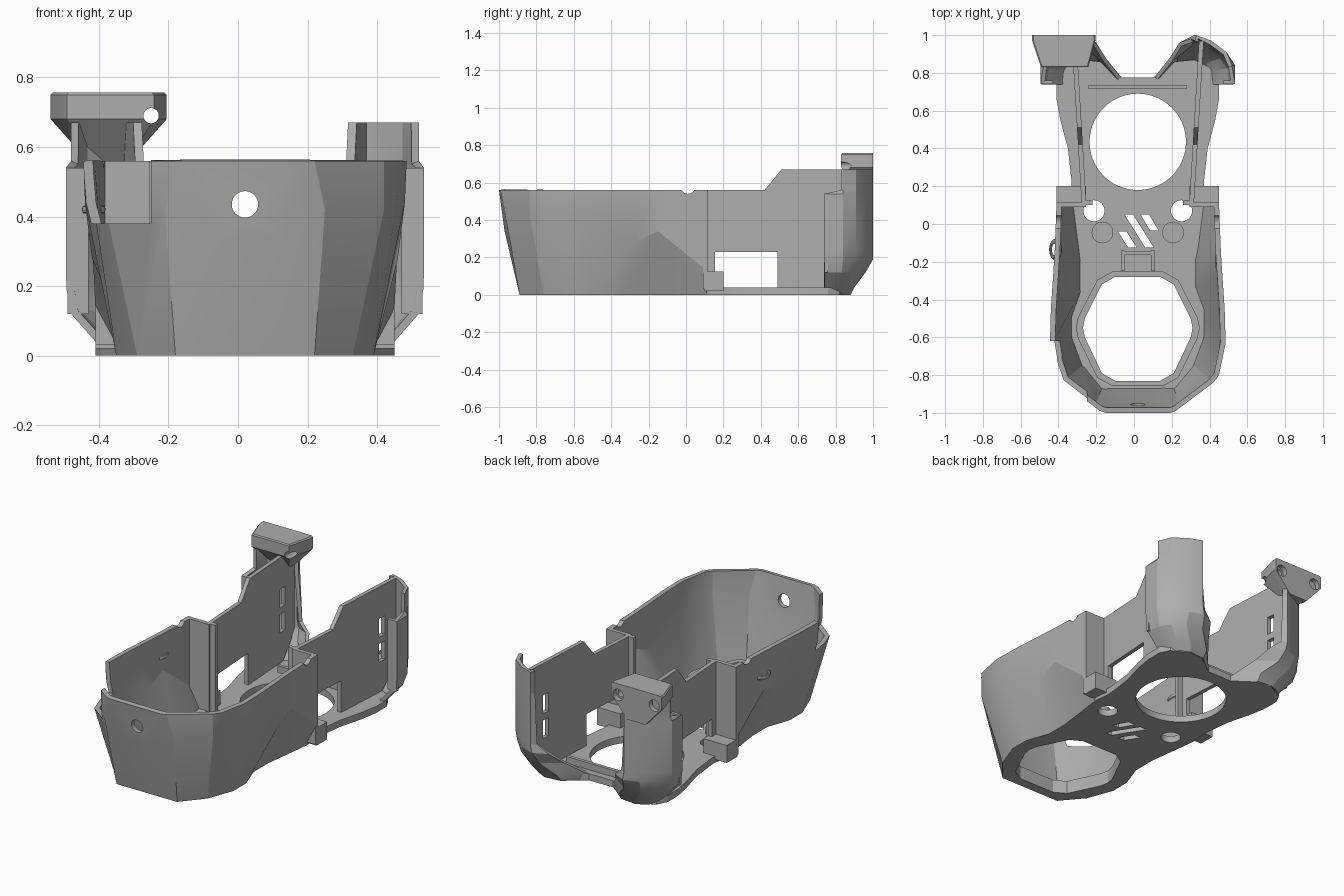
import bpy, bmesh, math
from mathutils import Vector

cube = bpy.data.objects.get("Cube")
if cube:
    bpy.data.objects.remove(cube)

CX = 0.02  # symmetry plane of the shell
TOP = 0.56

grey = bpy.data.materials.new("plain_grey")
grey.use_nodes = True
grey.diffuse_color = (0.42, 0.42, 0.42, 1)
bsdf = grey.node_tree.nodes["Principled BSDF"]
bsdf.inputs["Base Color"].default_value = (0.42, 0.42, 0.42, 1)
bsdf.inputs["Roughness"].default_value = 0.6


def make(name, verts, faces, fix=True):
    mesh = bpy.data.meshes.new(name)
    mesh.from_pydata([tuple(v) for v in verts], [], faces)
    if fix:
        bm = bmesh.new()
        bm.from_mesh(mesh)
        bmesh.ops.recalc_face_normals(bm, faces=bm.faces)
        bm.to_mesh(mesh)
        bm.free()
    mesh.materials.append(grey)
    ob = bpy.data.objects.new(name, mesh)
    bpy.context.collection.objects.link(ob)
    return ob


def loft(name, rings, closed=False):
    """Skin equal-length rings from the bottom up; closed rings get caps."""
    n = len(rings[0])
    faces = []
    for j in range(len(rings) - 1):
        for i in range(n if closed else n - 1):
            k = (i + 1) % n
            faces.append((j * n + i, j * n + k, (j + 1) * n + k, (j + 1) * n + i))
    if closed:
        faces += [tuple(range(n)), tuple(range((len(rings) - 1) * n, len(rings) * n))]
    return make(name, [v for r in rings for v in r], faces, closed)


def prism(name, outline, z0, z1):
    return loft(name, [[(x, y, z) for x, y in outline] for z in (z0, z1)], True)


def box(name, lo, hi):
    return prism(name, [(lo[0], lo[1]), (hi[0], lo[1]), (hi[0], hi[1]), (lo[0], hi[1])], lo[2], hi[2])


def cylinder(name, centre, r, length, axis="Z", n=40):
    ends = []
    for h in (-length / 2, length / 2):
        ring = []
        for i in range(n):
            a = 2 * math.pi * i / n
            c, s = r * math.cos(a), r * math.sin(a)
            p = {"X": (h, c, s), "Y": (c, h, s), "Z": (c, s, h)}[axis]
            ring.append(Vector(centre) + Vector(p))
        ends.append(ring)
    return loft(name, ends, True)


def apply(ob, kind, **settings):
    mod = ob.modifiers.new(kind.lower(), kind)
    for key, value in settings.items():
        setattr(mod, key, value)
    bpy.context.view_layer.objects.active = ob
    bpy.ops.object.modifier_apply(modifier=mod.name)


def cut(ob, cutters):
    for c in cutters:
        apply(ob, "BOOLEAN", object=c, operation="DIFFERENCE", solver="EXACT")
        bpy.data.objects.remove(c)


def thicken(ob, t):
    apply(ob, "SOLIDIFY", thickness=t, offset=-1, use_even_offset=False)


def both(half):
    """Mirror half an outline across the symmetry plane, left half first."""
    return [(CX - p[0], *p[1:]) for p in reversed(half)] + [(CX + p[0], *p[1:]) for p in half]


# Faceted front shell
low = [(.12, -.89, 0), (.20, -.89, 0), (.31, -.76, 0), (.37, -.6, 0), (.37, -.48, 0),
       (.32, -.34, 0), (.32, -.2, 0), (.36, .11, 0)]
mid = [(.09, -.97, .34), (.23, -.965, .42), (.40, -.835, .42), (.44, -.75, .46), (.46, -.6, .44),
       (.44, -.28, .28), (.44, -.15, .34), (.43, .11, .13)]
rim = [(.17, -1), (.20, -.99), (.40, -.84), (.43, -.80), (.465, -.63), (.46, -.45), (.44, -.15), (.43, .11)]
shell = loft("front_shell", [both(low), both(mid), both([(x, y, TOP) for x, y in rim])])
thicken(shell, .028)
cut(shell, [
    cylinder("front_hole", (CX, -1, .435), .038, .3, "Y"),
    box("corner_notch", (-.7, -1.1, .38), (-.25, -.62, .7)),
    cylinder("rim_dip", (CX, .01, .58), .04, 2, "X"),
])

# Floor plate with its openings
edge = [(.20, -.89), (.31, -.76), (.37, -.6), (.37, -.48), (.32, -.34), (.32, -.2), (.36, .12),
        (.35, .22), (.37, .4), (.41, .55), (.43, .66), (.43, .76), (.40, .82), (.30, .87),
        (.20, .86), (.08, .775)]
floor = prism("floor_plate", both(edge), 0, .04)
opening = [(.12, -.83), (.19, -.79), (.28, -.6), (.29, -.55), (.28, -.5), (.19, -.32), (.12, -.28)]
cutters = [prism("front_opening", both(opening), -.1, .2),
           cylinder("rear_opening", (CX, .435, 0), .255, .4, n=72)]
for side in (-1, 1):
    cutters.append(cylinder("bolt_hole", (CX + side * .232, .07, 0), .056, .4))
for x0, y0, x1, y1 in ((-.05, .05, .06, -.125), (.035, .05, .085, -.035), (-.085, -.04, -.03, -.125)):
    w = .045
    cutters.append(prism("vent_slot", [(x0, y0), (x0 + w, y0), (x1 + w, y1), (x1, y1)], -.1, .2))
cut(floor, cutters)

# Raised lip around the front opening
lip = prism("opening_lip", both([(x * 1.13, -.555 + (y + .555) * 1.1) for x, y in opening]), .03, .08)
cut(lip, [prism("lip_bore", both(opening), -.1, .2)])

# Small floor fittings
for side, label in ((-1, "right"), (1, "left")):
    cylinder(label + "_boss", (CX + side * .187, -.045, .05), .057, .04)
    box(label + "_tab_post", (CX + side * .08 - .01, -.25, .03), (CX + side * .08 + .01, -.14, .09))
box("tab_bridge", (CX - .08, -.165, .03), (CX + .08, -.145, .09))
box("rear_rib", (CX - .26, .715, .03), (CX + .26, .735, .08))

# Side walls, leaning outward toward the rear
profile = [(.1, .03), (.1, TOP), (.42, TOP), (.51, .67), (.97, .67), (.97, .17), (.84, .03)]
for side, label in ((-1, "right"), (1, "left")):
    rings = [[(CX + side * (.272 + t + (y - .1) * .06), y, z) for y, z in profile] for t in (0, .025)]
    wall = loft(label + "_side_wall", rings, True)
    x0, x1 = sorted((CX + side * .2, CX + side * .5))
    cut(wall, [box("window", (x0, .155, .04), (x1, .49, .23)),
               box("low_slot", (x0, .82, .22), (x1, .87, .33)),
               box("high_slot", (x0, .82, .37), (x1, .87, .48))])
    x0, x1 = sorted((CX + side * .275, CX + side * .43))
    box(label + "_step_wall", (x0, .09, .03), (x1, .115, TOP))
    box(label + "_step_foot", (x0, .1, .02), (x1, .2, .125))
    # Gusset from the floor to the wall
    x0, x1 = sorted((CX + side * .24, CX + side * .275))
    box(label + "_wall_rib", (x0, .1, .03), (x1, .125, TOP))

# Rear pods: curved shells open to the front, flaring up from the floor
levels = [
    (0, [(.39, .74), (.39, .80), (.36, .85), (.30, .88), (.20, .87), (.08, .77)]),
    (.04, [(.43, .74), (.42, .82), (.39, .87), (.32, .90), (.20, .90), (.09, .78)]),
    (.12, [(.50, .74), (.49, .83), (.45, .89), (.38, .94), (.28, .96), (.17, .88)]),
    (.19, [(.513, .74), (.513, .84), (.46, .91), (.39, .97), (.30, 1), (.22, .96)]),
    (.24, [(.515, .74), (.515, .84), (.47, .91), (.39, .97), (.31, 1), (.28, .98)]),
    (.54, [(.515, .74), (.515, .84), (.47, .91), (.39, .97), (.31, 1), (.30, .97)]),
    (TOP, [(.50, .83), (.50, .84), (.47, .91), (.39, .97), (.31, 1), (.30, .97)]),
    (.67, [(.50, .83), (.50, .84), (.47, .91), (.39, .97), (.31, 1), (.30, .97)]),
]
for side, label in ((-1, "right"), (1, "left")):
    rings = [[(CX + side * x, y, z) for x, y in path[::side]] for z, path in levels]
    pod = loft(label + "_rear_pod", rings)
    thicken(pod, .022)
    # Front flange of the pod
    x0, x1 = sorted((CX + side * .45, CX + side * .51))
    box(label + "_pod_flange", (x0, .74, .12), (x1, .76, .54))

# Bolted head on the taller pod
rings = []
for z, back, front, y in ((.56, .06, .05, .93), (.68, .167, .125, .83), (.75, .167, .125, .83), (.757, .16, .12, .835)):
    rings.append([(-.372 - back, 1, z), (-.372 - back, .97, z), (-.367 - front, y, z),
                  (-.367 + front, y, z), (-.372 + back, .97, z), (-.372 + back, 1, z)])
head = loft("pod_head", rings, True)
cut(head, [cylinder("through_bolt", (-.25, .9, .69), .022, .5, "Y"),
           cylinder("bolt_recess", (-.25, 1, .69), .034, .06, "Y"),
           cylinder("blind_recess", (-.49, 1, .69), .034, .06, "Y")])

# Loop on the outside of the right wall
bpy.ops.mesh.primitive_torus_add(location=(-.415, -.135, .42), major_radius=.045, minor_radius=.012,
                                 major_segments=24, minor_segments=8)
loop = bpy.context.object
loop.name = "side_loop"
loop.scale.x = .6
loop.data.materials.append(grey)

# Smooth shading with crisp edges
bpy.ops.object.select_all(action="DESELECT")
for ob in bpy.context.scene.objects:
    if ob.type == "MESH":
        ob.select_set(True)
bpy.ops.object.shade_smooth_by_angle(angle=math.radians(20))
bpy.ops.object.select_all(action="DESELECT")
